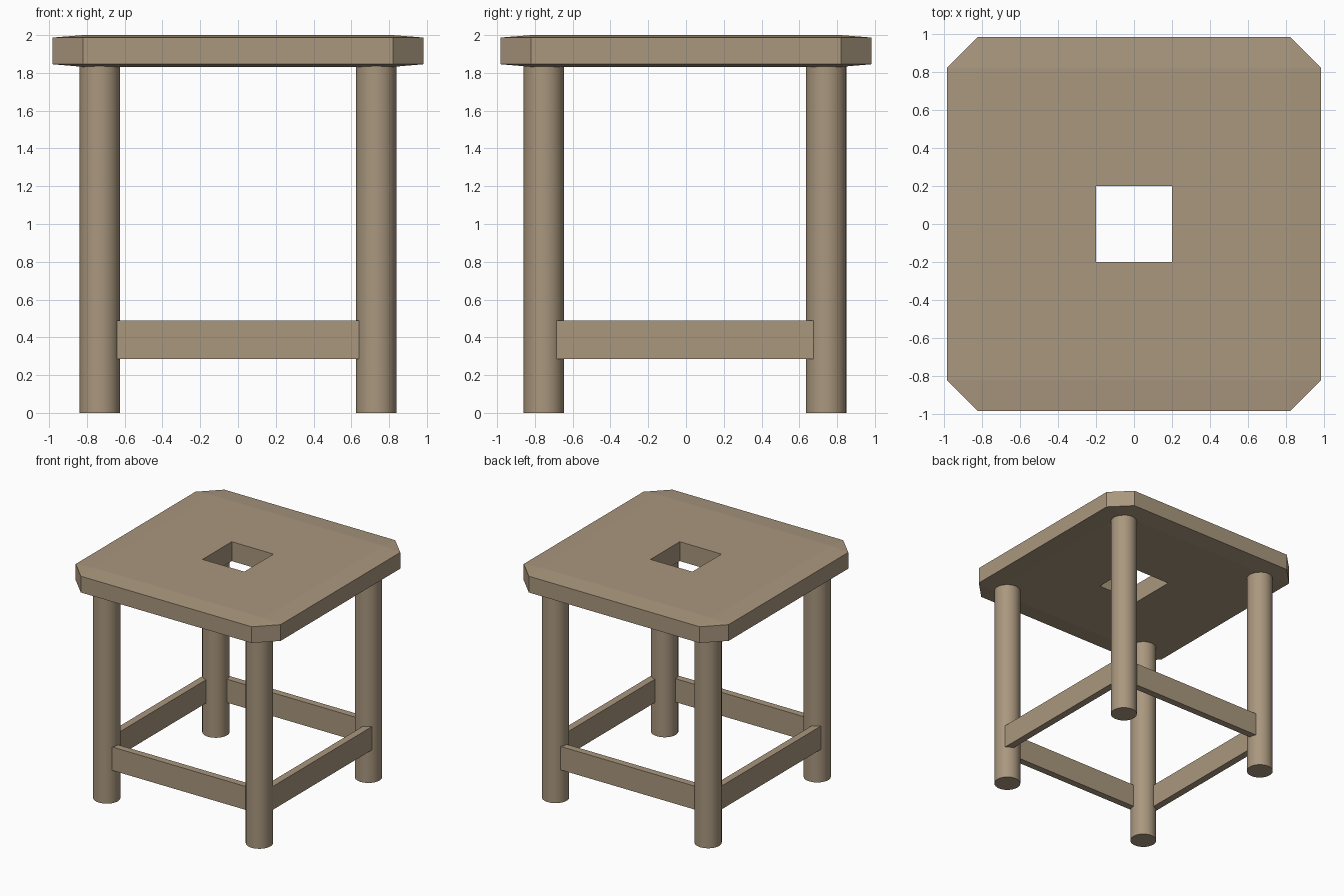
import bpy, bmesh, math

if "Cube" in bpy.data.objects:
    bpy.data.objects.remove(bpy.data.objects["Cube"])

wood = bpy.data.materials.new("wood")
wood.diffuse_color = (0.40, 0.31, 0.21, 1)
wood.use_nodes = True
wood.node_tree.nodes["Principled BSDF"].inputs["Base Color"].default_value = wood.diffuse_color


def box(name, x0, x1, y0, y1, z0, z1):
    bpy.ops.mesh.primitive_cube_add(
        size=1, location=((x0 + x1) / 2, (y0 + y1) / 2, (z0 + z1) / 2))
    ob = bpy.context.object
    ob.name = name
    ob.scale = (x1 - x0, y1 - y0, z1 - z0)
    bpy.ops.object.transform_apply(location=False, rotation=False, scale=True)
    ob.data.materials.append(wood)
    return ob


# Seat: flat square field sloping slightly to a rim with clipped corners
R, F = 0.983, 0.82
bm = bmesh.new()
for sx in (-1, 1):
    for sy in (-1, 1):
        for z_field, z_rim in ((2.0, 1.987), (1.832, 1.846)):
            bm.verts.new((sx * F, sy * F, z_field))
            bm.verts.new((sx * R, sy * F, z_rim))
            bm.verts.new((sx * F, sy * R, z_rim))
bmesh.ops.convex_hull(bm, input=bm.verts[:])
bmesh.ops.dissolve_limit(bm, angle_limit=math.radians(1),
                         verts=bm.verts[:], edges=bm.edges[:])
bmesh.ops.recalc_face_normals(bm, faces=bm.faces[:])
mesh = bpy.data.meshes.new("seat")
bm.to_mesh(mesh)
bm.free()
mesh.materials.append(wood)
seat = bpy.data.objects.new("seat", mesh)
bpy.context.collection.objects.link(seat)

# Square hand hole through the seat
cutter = box("hole_cutter", -0.2, 0.2, -0.2, 0.2, 1.6, 2.2)
cutter.hide_render = True
cut = seat.modifiers.new("hole", 'BOOLEAN')
cut.operation, cut.solver, cut.object = 'DIFFERENCE', 'EXACT', cutter
bpy.context.view_layer.objects.active = seat
bpy.ops.object.modifier_apply(modifier=cut.name)
bpy.data.objects.remove(cutter)

# Round legs
LX, LY = 0.732, {"front": -0.753, "back": 0.742}
for end, y in LY.items():
    for side, sx in (("left", -1), ("right", 1)):
        bpy.ops.mesh.primitive_cylinder_add(
            vertices=32, radius=0.107, depth=1.84, location=(sx * LX, y, 0.92))
        leg = bpy.context.object
        leg.name = f"{end}_{side}_leg"
        leg.data.materials.append(wood)
        bpy.ops.object.shade_smooth_by_angle(angle=math.radians(30))

# Flat stretchers, set toward the outside of the legs
Z0, Z1 = 0.285, 0.488
box("front_stretcher", -0.67, 0.67, -0.81, -0.75, Z0, Z1)
box("back_stretcher", -0.67, 0.67, 0.74, 0.80, Z0, Z1)
box("left_stretcher", -0.815, -0.753, -0.70, 0.69, Z0, Z1)
box("right_stretcher", 0.753, 0.815, -0.70, 0.69, Z0, Z1)
